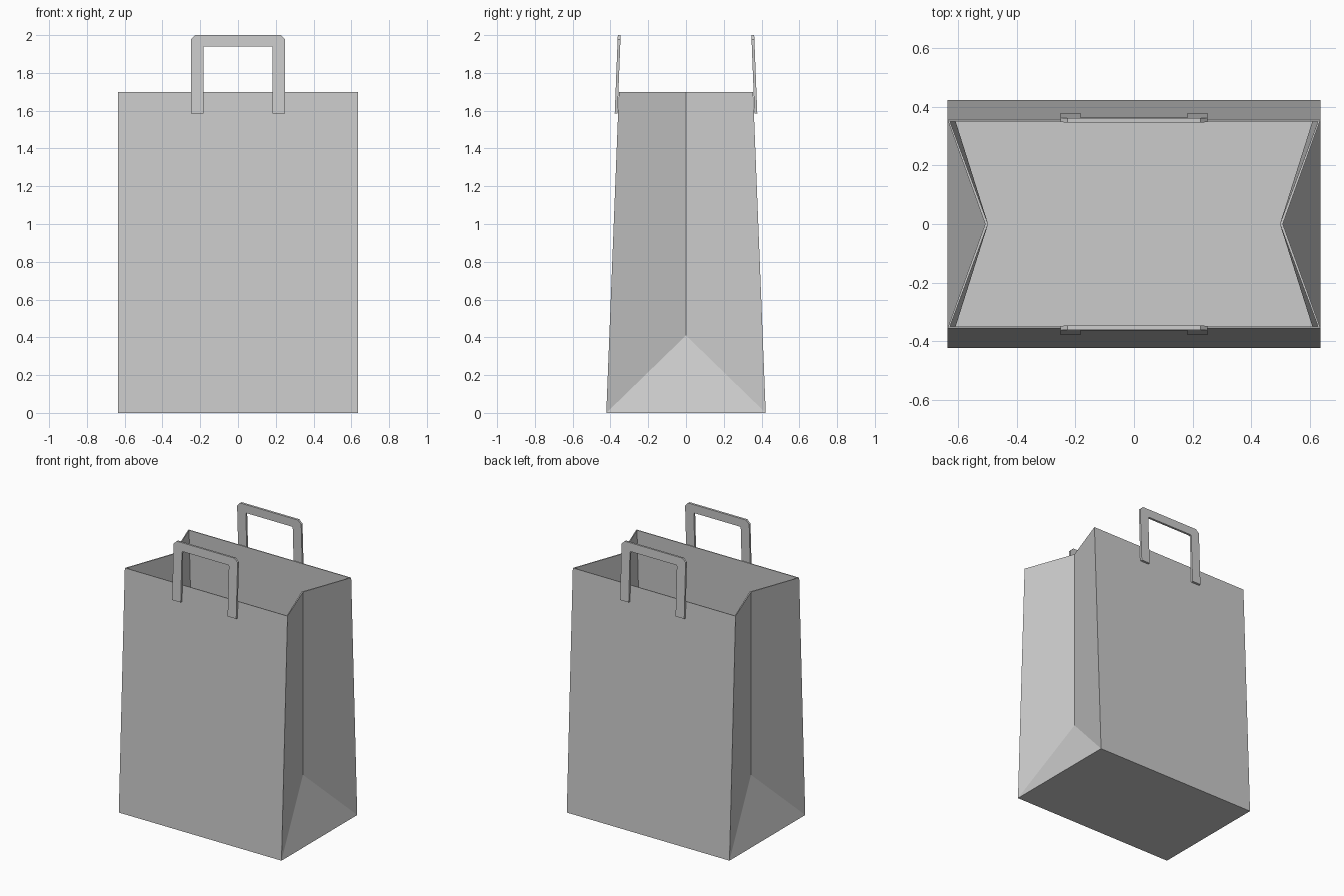
import bpy, bmesh, math

if "Cube" in bpy.data.objects:
    bpy.data.objects.remove(bpy.data.objects["Cube"])


def make_object(name, bm, thickness, offset):
    mesh = bpy.data.meshes.new(name)
    bm.to_mesh(mesh)
    bm.free()
    obj = bpy.data.objects.new(name, mesh)
    bpy.context.collection.objects.link(obj)
    mod = obj.modifiers.new("paper_thickness", 'SOLIDIFY')
    mod.thickness = thickness
    mod.offset = offset
    return obj


# Bag body: tapered open shell with side gussets folded inward
W, D0, D1, H = 0.635, 0.422, 0.355, 1.7
FOLD_X, FOLD_Z = 0.507, 0.41
bm = bmesh.new()
base = {(sx, sy): bm.verts.new((sx * W, sy * D0, 0)) for sx in (-1, 1) for sy in (-1, 1)}
rim = {(sx, sy): bm.verts.new((sx * W, sy * D1, H)) for sx in (-1, 1) for sy in (-1, 1)}
bm.faces.new([base[-1, -1], base[-1, 1], base[1, 1], base[1, -1]])
for s in (-1, 1):
    # front / back panel
    bm.faces.new([base[-1, s], base[1, s], rim[1, s], rim[-1, s]])
    # side gusset: lower triangle and two folded panels
    apex = bm.verts.new((s * FOLD_X, 0, FOLD_Z))
    top = bm.verts.new((s * FOLD_X, 0, H))
    bm.faces.new([base[s, -1], base[s, 1], apex])
    for sy in (-1, 1):
        bm.faces.new([base[s, sy], apex, top, rim[s, sy]])
bmesh.ops.recalc_face_normals(bm, faces=bm.faces)
# the base must face down so the paper thickens inward
bm.faces.ensure_lookup_table()
bm.normal_update()
if bm.faces[0].normal.z > 0:
    bmesh.ops.reverse_faces(bm, faces=bm.faces)
make_object("bag_body", bm, 0.01, -1)


# Handles: flat U-shaped strips leaning with the panels
def handle(name, angle):
    slope = (D0 - D1) / H

    def arch(x, z_top, cut):
        half = [(-x, 1.585), (-x, z_top - cut), (-x + cut, z_top)]
        return half + [(-px, pz) for px, pz in reversed(half)]

    bm = bmesh.new()
    outer, inner = [
        [bm.verts.new((x, -(0.346 + (2 - z) * slope), z)) for x, z in pts]
        for pts in (arch(0.25, 2.0, 0.024), arch(0.183, 1.94, 0.005))]
    for i in range(len(outer) - 1):
        bm.faces.new([outer[i], inner[i], inner[i + 1], outer[i + 1]])
    obj = make_object(name, bm, 0.015, 1)
    obj.rotation_euler.z = angle


handle("front_handle", 0)
handle("back_handle", math.pi)
